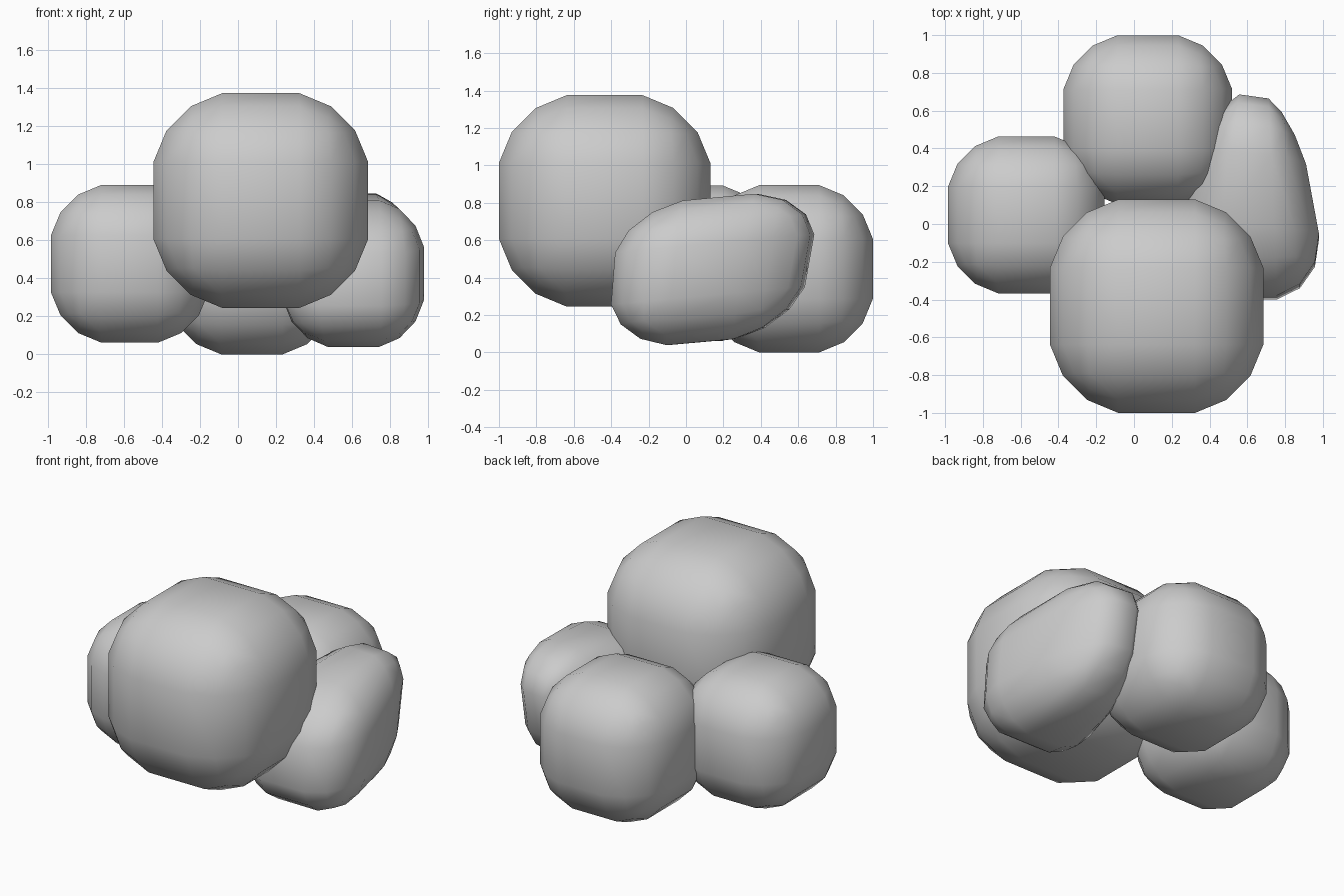
import bpy, bmesh
from itertools import product

if "Cube" in bpy.data.objects:
    bpy.data.objects.remove(bpy.data.objects["Cube"])


def rounded_block(name, corner):
    """Heavily bevelled cube, fitted into the eight points given by corner(i, j, k)."""
    bm = bmesh.new()
    bmesh.ops.create_cube(bm, size=2)
    bmesh.ops.bevel(bm, geom=bm.edges[:], offset=0.64, offset_type='OFFSET',
                    segments=3, profile=0.42, affect='EDGES', clamp_overlap=True)
    for v in bm.verts:
        old = v.co.copy()
        new = [0.0, 0.0, 0.0]
        for ijk in product((0, 1), repeat=3):
            w = 1.0
            for axis, side in enumerate(ijk):
                t = (old[axis] + 1) / 2
                w *= t if side else 1 - t
            p = corner(*ijk)
            for axis in range(3):
                new[axis] += w * p[axis]
        v.co = new
    for f in bm.faces:
        f.smooth = True
    mesh = bpy.data.meshes.new(name)
    bm.to_mesh(mesh)
    bm.free()
    obj = bpy.data.objects.new(name, mesh)
    bpy.context.collection.objects.link(obj)
    return obj


def box(center, half):
    return lambda *ijk: [c + half * (2 * s - 1) for c, s in zip(center, ijk)]


# Regular lumps
rounded_block("large_front_lump", box((0.12, -0.435, 0.81), 0.565))
rounded_block("left_lump", box((-0.57, 0.048, 0.477), 0.415))
rounded_block("back_lump", box((0.073, 0.552, 0.447), 0.447))

# Skewed lump on the right, narrowing and rising towards the back
skew_x = ((0.15, 0.42), (1.04, 0.85))
skew_yz = (((-0.42, 0.01), (-0.36, 0.78)), ((0.58, 0.10), (0.72, 0.88)))


def skewed(i, j, k):
    y, z = skew_yz[j][k]
    return skew_x[i][j], y + (0.03 - 0.06 * i) * j, z


rounded_block("right_skewed_lump", skewed)
